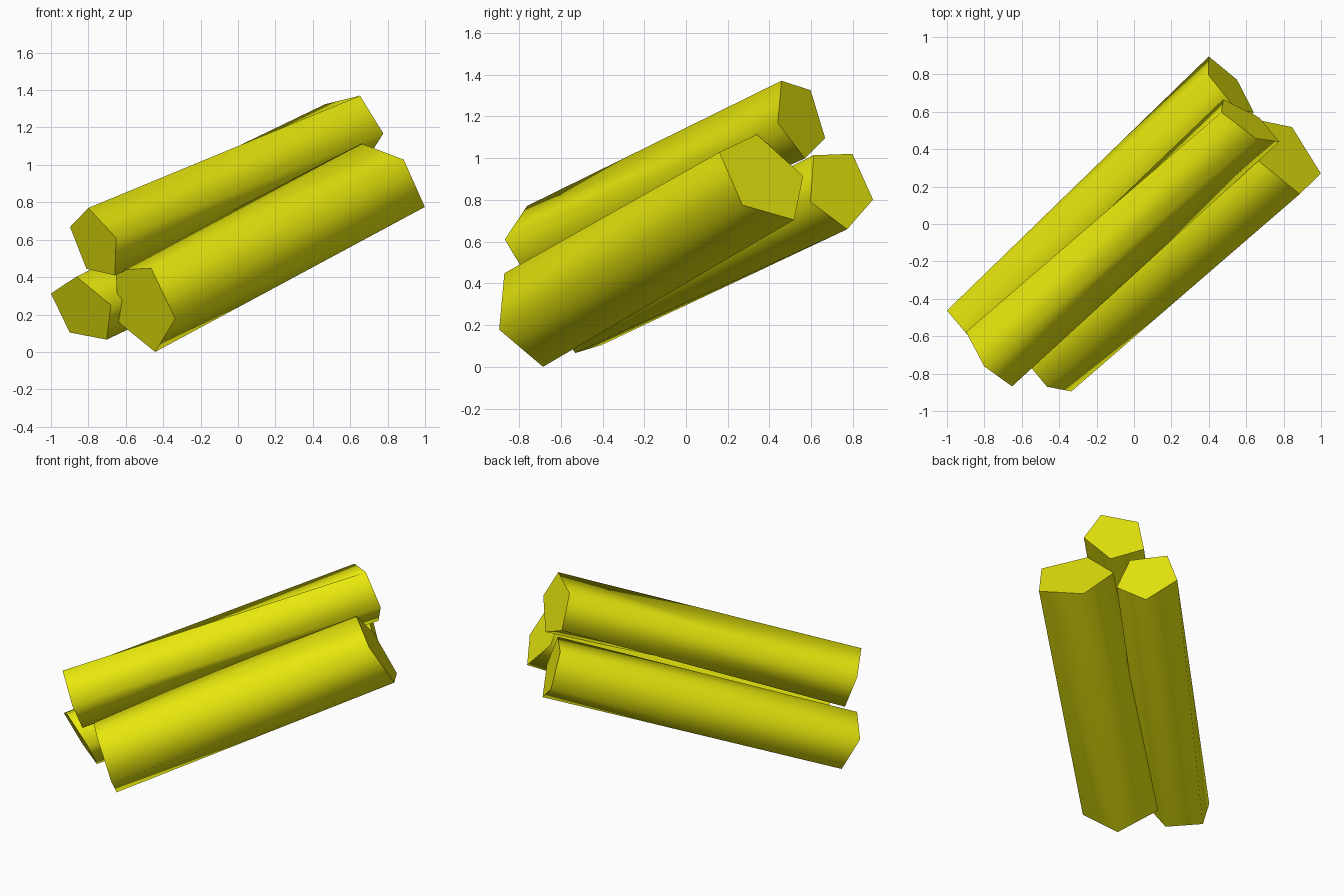
import bpy, bmesh
from mathutils import Vector

if "Cube" in bpy.data.objects:
    bpy.data.objects.remove(bpy.data.objects["Cube"])

PHI = (1 + 5 ** 0.5) / 2  # ratio of a pentagon's diagonal to its side

yellow = bpy.data.materials.new("yellow")
yellow.diffuse_color = (0.8, 0.8, 0.004, 1)
yellow.use_nodes = True
yellow.node_tree.nodes["Principled BSDF"].inputs["Base Color"].default_value = yellow.diffuse_color


def pentagon(corner, following, previous):
    """Complete a regular pentagon from one corner and its two neighbours."""
    c, f, p = Vector(corner), Vector(following), Vector(previous)
    return [c, f, p + PHI * (f - c), f + PHI * (p - c), p]


def make_stick(name, near, far):
    """Slightly twisted five-sided stick between two flat end pentagons."""
    bm = bmesh.new()
    a = [bm.verts.new(v) for v in pentagon(*near)]
    b = [bm.verts.new(v) for v in pentagon(*far)]
    bm.faces.new(a)
    bm.faces.new(b)
    for i in range(5):
        j = (i + 1) % 5
        # Split each side along the diagonal that keeps the stick convex
        bm.faces.new((a[i], a[j], b[i])).smooth = True
        bm.faces.new((a[j], b[j], b[i])).smooth = True
    bmesh.ops.recalc_face_normals(bm, faces=bm.faces)
    mesh = bpy.data.meshes.new(name)
    bm.to_mesh(mesh)
    bm.free()
    mesh.materials.append(yellow)
    obj = bpy.data.objects.new(name, mesh)
    bpy.context.collection.objects.link(obj)


# Stick resting on top of the other two
make_stick("upper_stick",
           ((-0.80, -0.762, 0.77), (-0.898, -0.577, 0.668), (-0.652, -0.868, 0.61)),
           ((0.652, 0.457, 1.37), (0.467, 0.597, 1.325), (0.777, 0.44, 1.168)))

# Thicker stick at the lower right
make_stick("lower_right_stick",
           ((-0.335, -0.895, 0.178), (-0.443, -0.685, 0.0), (-0.465, -0.87, 0.448)),
           ((0.999, 0.27, 0.775), (0.845, 0.518, 0.704), (0.886, 0.16, 1.028)))

# Stick at the lower left
make_stick("lower_left_stick",
           ((-0.90, -0.405, 0.104), (-1.0, -0.463, 0.312), (-0.702, -0.53, 0.066)),
           ((0.40, 0.896, 0.801), (0.398, 0.797, 1.02), (0.55, 0.772, 0.659)))
